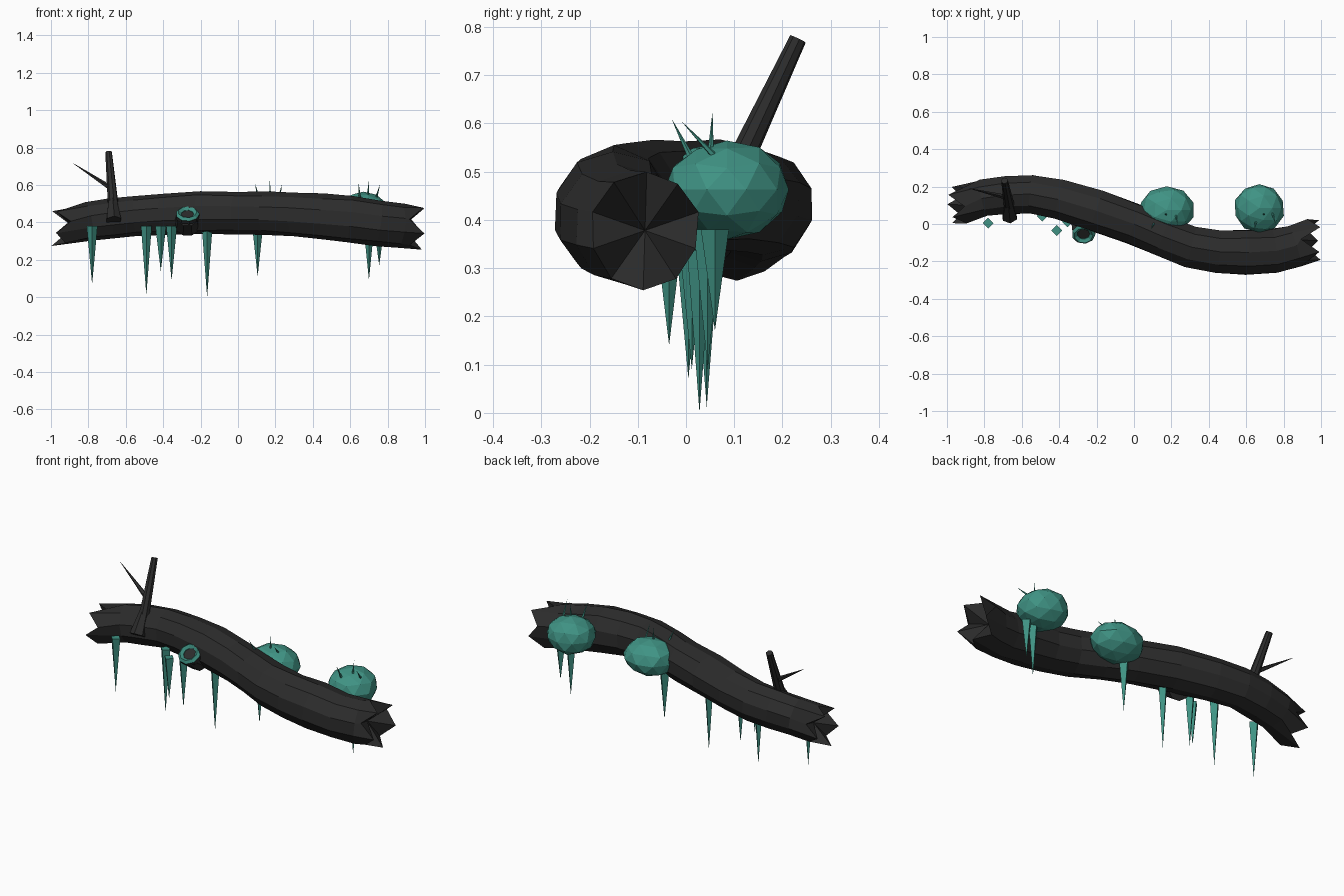
import bpy, bmesh, math, random
from mathutils import Vector, Matrix

if "Cube" in bpy.data.objects:
    bpy.data.objects.remove(bpy.data.objects["Cube"])

random.seed(4)


def material(name, rgb):
    m = bpy.data.materials.new(name)
    m.diffuse_color = (*rgb, 1)
    m.use_nodes = True
    m.node_tree.nodes["Principled BSDF"].inputs["Base Color"].default_value = m.diffuse_color
    return m


BARK = material("dark bark", (0.025, 0.025, 0.025))
MOSS = material("teal moss", (0.05, 0.29, 0.23))


def finish(bm, name, mat):
    bmesh.ops.recalc_face_normals(bm, faces=bm.faces)
    me = bpy.data.meshes.new(name)
    bm.to_mesh(me)
    bm.free()
    me.materials.append(mat)
    ob = bpy.data.objects.new(name, me)
    bpy.context.collection.objects.link(ob)
    return ob


def spike(name, base, tip, r1, r2, sides, mat):
    """Tapered rod or cone from base to tip."""
    a, b = Vector(base), Vector(tip)
    rot = (b - a).to_track_quat('Z', 'Y').to_matrix().to_4x4()
    bm = bmesh.new()
    bmesh.ops.create_cone(bm, cap_ends=True, segments=sides, radius1=r1, radius2=r2,
                          depth=(b - a).length,
                          matrix=Matrix.Translation((a + b) / 2) @ rot)
    bmesh.ops.remove_doubles(bm, verts=bm.verts, dist=0.0005)
    return finish(bm, name, mat)


# log: ten-sided tube along an S-shaped path (x, y, z, radius), jagged recessed ends
path = [(-0.94, 0.10, 0.375, 0.105), (-0.8, 0.14, 0.405, 0.103), (-0.68, 0.155, 0.42, 0.106),
        (-0.55, 0.16, 0.432, 0.108), (-0.4, 0.13, 0.442, 0.111), (-0.2, 0.07, 0.452, 0.116),
        (0.0, 0.0, 0.452, 0.113), (0.15, -0.065, 0.449, 0.114), (0.3, -0.122, 0.442, 0.118),
        (0.45, -0.148, 0.43, 0.122), (0.6, -0.152, 0.418, 0.126), (0.75, -0.145, 0.396, 0.124),
        (0.86, -0.118, 0.385, 0.12), (0.94, -0.085, 0.378, 0.122)]
SIDES = 10
P = [Vector(p[:3]) for p in path]
bm = bmesh.new()
rings = []
for i, c in enumerate(P):
    t = (P[min(i + 1, len(P) - 1)] - P[max(i - 1, 0)]).normalized()
    side = t.cross(Vector((0, 0, 1))).normalized()
    up = side.cross(t)
    ring = []
    end = -1 if i == 0 else 1 if i == len(P) - 1 else 0
    for k in range(SIDES):
        a = math.tau * (k + 0.5) / SIDES
        r = path[i][3] * random.uniform(0.97, 1.03)
        v = c + (side * math.cos(a) + up * math.sin(a)) * r
        if end:
            v.x = end * (random.uniform(0.965, 1.0) if k % 2 else random.uniform(0.89, 0.93))
        ring.append(bm.verts.new(v))
    rings.append(ring)
for A, B in zip(rings, rings[1:]):
    for k in range(SIDES):
        j = (k + 1) % SIDES
        bm.faces.new((A[k], A[j], B[j], B[k]))
for ring, c, x in ((rings[0], P[0], -0.88), (rings[-1], P[-1], 0.88)):
    m = bm.verts.new((x, c.y, c.z))
    for k in range(SIDES):
        bm.faces.new((ring[k], ring[(k + 1) % SIDES], m))
finish(bm, "log", BARK)

# upright broken branch with flared base and side twig
spike("branch", (-0.66, 0.06, 0.41), (-0.692, 0.232, 0.775), 0.032, 0.018, 8, BARK)
spike("branch_collar", (-0.665, 0.04, 0.41), (-0.672, 0.11, 0.52), 0.044, 0.024, 6, BARK)
spike("twig", (-0.69, 0.145, 0.59), (-0.88, 0.19, 0.715), 0.014, 0.001, 5, BARK)

# hollow knot: dark stub with a mossy rim
axis = Vector((0, -0.6, 0.8))
c = Vector((-0.27, -0.052, 0.442))
spike("knot_stub", c - axis * 0.03 + Vector((0, 0.07, -0.03)), c - axis * 0.012, 0.07, 0.06, 9, BARK)
spike("knot_hollow", c - axis * 0.013, c, 0.04, 0.036, 9, BARK)
bm = bmesh.new()
rot = axis.to_track_quat('Z', 'Y').to_matrix()
loops = []
for r, h in ((0.062, -0.02), (0.064, 0.004), (0.05, 0.017), (0.034, 0.004), (0.034, -0.02)):
    loops.append([bm.verts.new(c + rot @ Vector((r * math.cos(math.tau * k / 9),
                                                 r * math.sin(math.tau * k / 9), h)))
                  for k in range(9)])
for A, B in zip(loops, loops[1:]):
    for k in range(9):
        j = (k + 1) % 9
        bm.faces.new((A[k], A[j], B[j], B[k]))
rim = finish(bm, "knot_rim", MOSS)
rim.data.materials.append(BARK)
for f in rim.data.polygons:      # outer wall is bark
    f.material_index = 1 if f.index < 9 else 0

# moss clumps with thorns on top
clumps = [((0.175, 0.075, 0.462), (0.148, 0.125, 0.102), (0.09, 0.17, 0.235)),
          ((0.67, 0.085, 0.463), (0.135, 0.132, 0.102), (0.645, 0.7, 0.76))]
for (x, y, z), s, thorns in clumps:
    bm = bmesh.new()
    bmesh.ops.create_icosphere(bm, subdivisions=2, radius=1)
    for v in bm.verts:
        v.co = Vector((x, y, z)) + Vector([a * b for a, b in zip(v.co, s)]) * random.uniform(0.96, 1.03)
    finish(bm, "moss_clump", MOSS)
    for i, (tx, ty, top) in enumerate(zip(thorns, (-0.03, 0.055, -0.01), (0.61, 0.625, 0.605))):
        spike("thorn", (tx + (x - tx) * 0.3, 0.02 + 0.03 * i, 0.51), (tx, ty, top), 0.009, 0.0, 5, MOSS)
spike("thorn", (0.09, -0.11, 0.455), (0.09, -0.135, 0.50), 0.014, 0.0, 5, MOSS)

# hanging drips: x, y, tip height
for x, y, tip in [(-0.78, 0.005, 0.07), (-0.49, 0.043, 0.012), (-0.413, -0.035, 0.14),
                  (-0.355, 0.012, 0.09), (-0.165, 0.028, 0.0), (0.105, 0.045, 0.11),
                  (0.7, 0.045, 0.09), (0.755, 0.06, 0.17)]:
    spike("drip", (x, y, 0.38), (x, y, tip), 0.029, 0.0, 4, MOSS)
